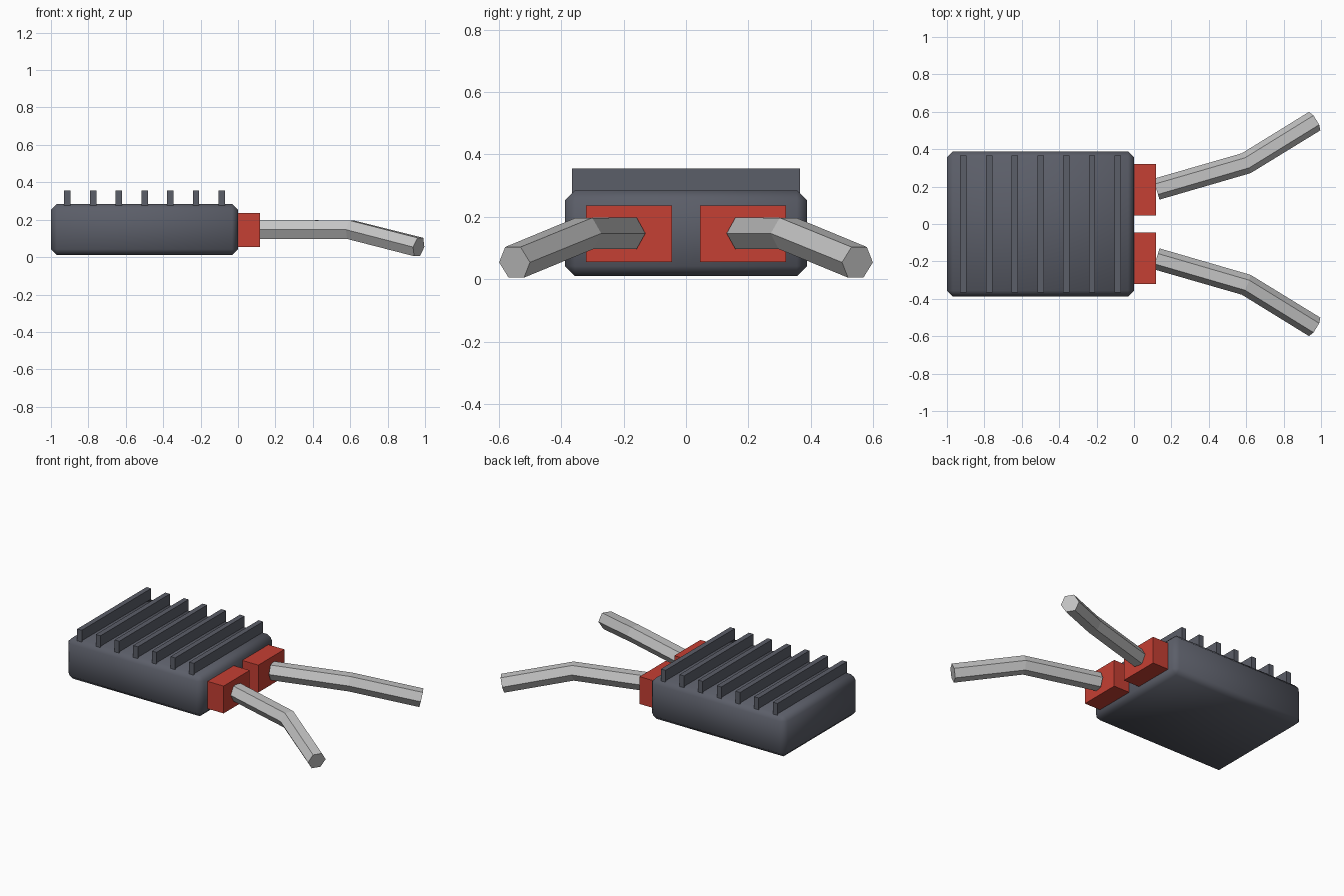
import bpy
import bmesh
import math
from mathutils import Vector

if "Cube" in bpy.data.objects:
    bpy.data.objects.remove(bpy.data.objects["Cube"], do_unlink=True)


def make_material(name, rgb):
    mat = bpy.data.materials.new(name)
    mat.use_nodes = True
    color = (*rgb, 1)
    mat.diffuse_color = color
    mat.node_tree.nodes["Principled BSDF"].inputs["Base Color"].default_value = color
    return mat


def finish(name, bm, mat, smooth=False):
    bmesh.ops.recalc_face_normals(bm, faces=bm.faces)
    for face in bm.faces:
        face.smooth = smooth
    mesh = bpy.data.meshes.new(name)
    bm.to_mesh(mesh)
    bm.free()
    mesh.materials.append(mat)
    obj = bpy.data.objects.new(name, mesh)
    bpy.context.collection.objects.link(obj)
    return obj


def box(name, low, high, mat, bevel=0):
    low, high = Vector(low), Vector(high)
    bm = bmesh.new()
    bmesh.ops.create_cube(bm, size=1)
    bmesh.ops.scale(bm, vec=high - low, verts=bm.verts)
    bmesh.ops.translate(bm, vec=(low + high) / 2, verts=bm.verts)
    if bevel:
        bmesh.ops.bevel(bm, geom=bm.edges[:], offset=bevel, segments=1,
                        affect='EDGES')
    return finish(name, bm, mat, smooth=bevel > 0)


def tube(name, points, radius, mat, sides=6):
    """Sweep a flat-topped polygon along a bent path."""
    points = [Vector(p) for p in points]
    bm = bmesh.new()
    rings = []
    for i, p in enumerate(points):
        steps = []
        if i > 0:
            steps.append((p - points[i - 1]).normalized())
        if i < len(points) - 1:
            steps.append((points[i + 1] - p).normalized())
        along = sum(steps, Vector()).normalized()
        side = along.cross(Vector((0, 0, 1))).normalized()
        up = side.cross(along)
        angles = [math.tau * k / sides for k in range(sides)]
        rings.append([bm.verts.new(p + radius * (side * math.cos(a) + up * math.sin(a)))
                      for a in angles])
    for a, b in zip(rings, rings[1:]):
        for k in range(sides):
            n = (k + 1) % sides
            bm.faces.new((a[k], a[n], b[n], b[k]))
    bm.faces.new(rings[0])
    bm.faces.new(rings[-1])
    return finish(name, bm, mat)


casing = make_material("dark slate casing", (0.105, 0.112, 0.14))
red = make_material("red connector", (0.56, 0.05, 0.033))
metal = make_material("light grey cable", (0.55, 0.55, 0.55))

# Bevelled main casing
box("body", (-1, -0.388, 0.01), (0, 0.388, 0.285), casing, bevel=0.032)

# Row of cooling fins across the top
for i in range(7):
    x = -0.912 + i * 0.1375
    box(f"fin_{i + 1}", (x - 0.017, -0.365, 0.275), (x + 0.017, 0.365, 0.355), casing)

# Mirrored connectors and bent cables
for label, s in (("left", 1), ("right", -1)):
    ys = sorted((s * 0.045, s * 0.32))
    box(f"{label}_connector", (-0.02, ys[0], 0.055), (0.118, ys[1], 0.237), red)
    tube(f"{label}_cable",
         [(0.12, s * 0.186, 0.147), (0.6, s * 0.325, 0.147), (0.966, s * 0.55, 0.054)],
         0.058, metal)
